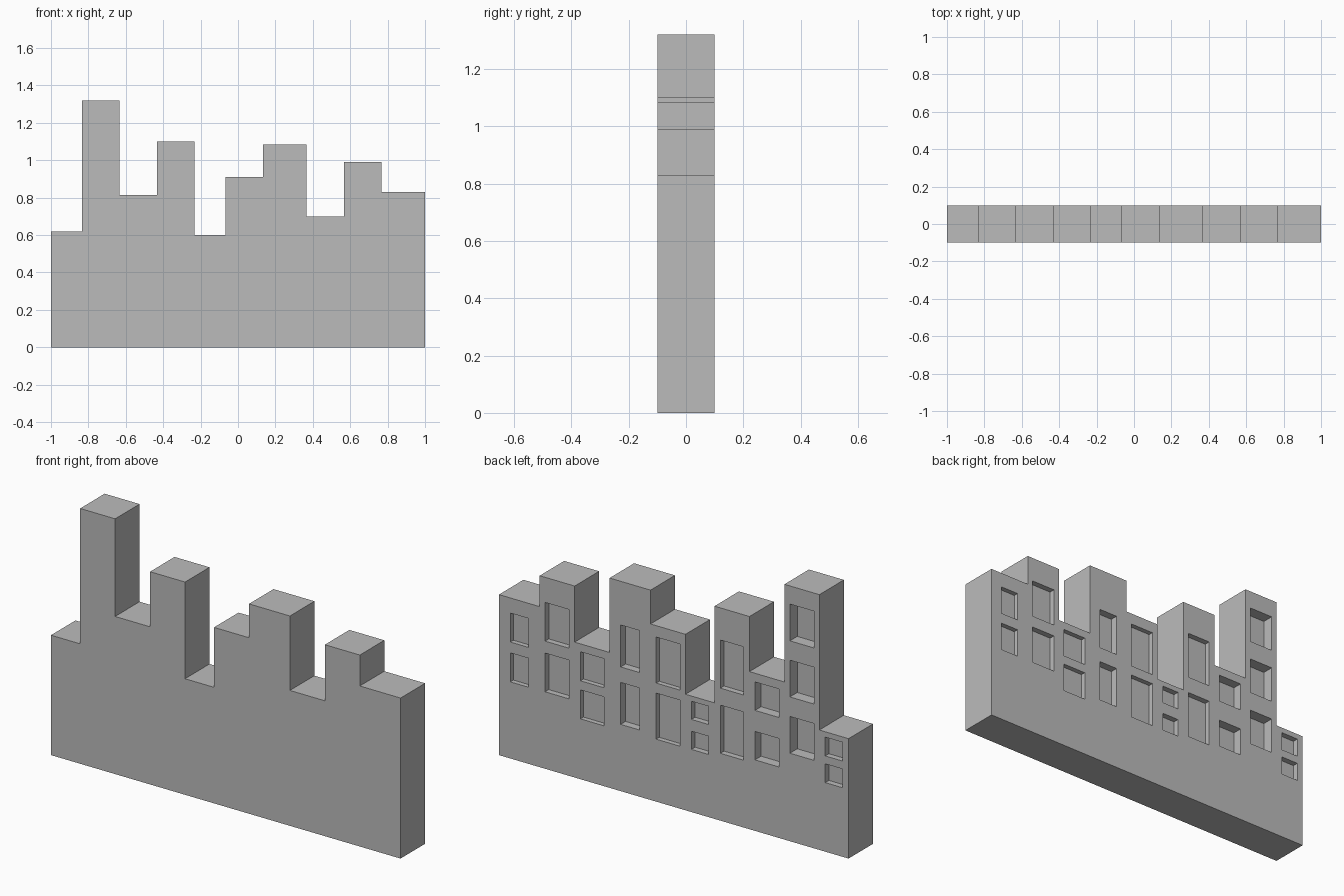
import bpy, bmesh

if "Cube" in bpy.data.objects:
    bpy.data.objects.remove(bpy.data.objects["Cube"])

DEPTH = 0.2
BACK = DEPTH / 2

# Each building: right edge x, height, window width, window height,
# bottom z of each window, recess depth
BUILDINGS = [
    (-0.833, 0.62, 0.10, 0.097, (0.357, 0.495), 0.03),
    (-0.633, 1.32, 0.137, 0.19, (0.455, 0.746, 1.036), 0.06),
    (-0.433, 0.815, 0.137, 0.147, (0.367, 0.623), 0.05),
    (-0.233, 1.10, 0.133, 0.249, (0.348, 0.685), 0.03),
    (-0.067, 0.60, 0.098, 0.094, (0.324, 0.479), 0.03),
    (0.133, 0.91, 0.135, 0.238, (0.323, 0.613), 0.025),
    (0.367, 1.085, 0.108, 0.217, (0.345, 0.642), 0.04),
    (0.567, 0.70, 0.133, 0.15, (0.312, 0.509), 0.025),
    (0.767, 0.99, 0.138, 0.20, (0.398, 0.66), 0.03),
    (1.0, 0.83, 0.103, 0.15, (0.396, 0.602), 0.025),
]


def make_object(name, bm):
    bmesh.ops.recalc_face_normals(bm, faces=bm.faces[:])
    mesh = bpy.data.meshes.new(name)
    bm.to_mesh(mesh)
    bm.free()
    obj = bpy.data.objects.new(name, mesh)
    bpy.context.collection.objects.link(obj)
    return obj


def add_prism(bm, outline, y0, y1):
    """Extrude an x-z outline from y0 to y1."""
    face = bm.faces.new([bm.verts.new((x, y0, z)) for x, z in outline])
    ext = bmesh.ops.extrude_face_region(bm, geom=[face])
    moved = [v for v in ext["geom"] if isinstance(v, bmesh.types.BMVert)]
    bmesh.ops.translate(bm, verts=moved, vec=(0, y1 - y0, 0))


# Skyline outline and window recesses, walked from left to right
outline = [(-1.0, 0.0)]
windows = bmesh.new()
left = -1.0
for right, height, w, h, sills, recess in BUILDINGS:
    outline += [(left, height), (right, height)]
    c = (left + right) / 2
    for z in sills:
        box = [(c - w / 2, z), (c + w / 2, z), (c + w / 2, z + h), (c - w / 2, z + h)]
        add_prism(windows, box, BACK - recess, BACK + 0.1)
    left = right
outline.append((1.0, 0.0))

# Row of buildings
body = bmesh.new()
add_prism(body, outline, -BACK, BACK)
skyline = make_object("building_row", body)

grey = bpy.data.materials.new("plain grey")
grey.diffuse_color = (0.5, 0.5, 0.5, 1)
grey.use_nodes = True
grey.node_tree.nodes["Principled BSDF"].inputs["Base Color"].default_value = grey.diffuse_color
skyline.data.materials.append(grey)

# Cut the windows into the back
cutter = make_object("window_cutter", windows)
cutter.data.materials.append(grey)
cutter.hide_render = True
mod = skyline.modifiers.new("windows", "BOOLEAN")
mod.operation = "DIFFERENCE"
mod.solver = "EXACT"
mod.object = cutter
bpy.context.view_layer.objects.active = skyline
bpy.ops.object.modifier_apply(modifier=mod.name)
bpy.data.objects.remove(cutter)
